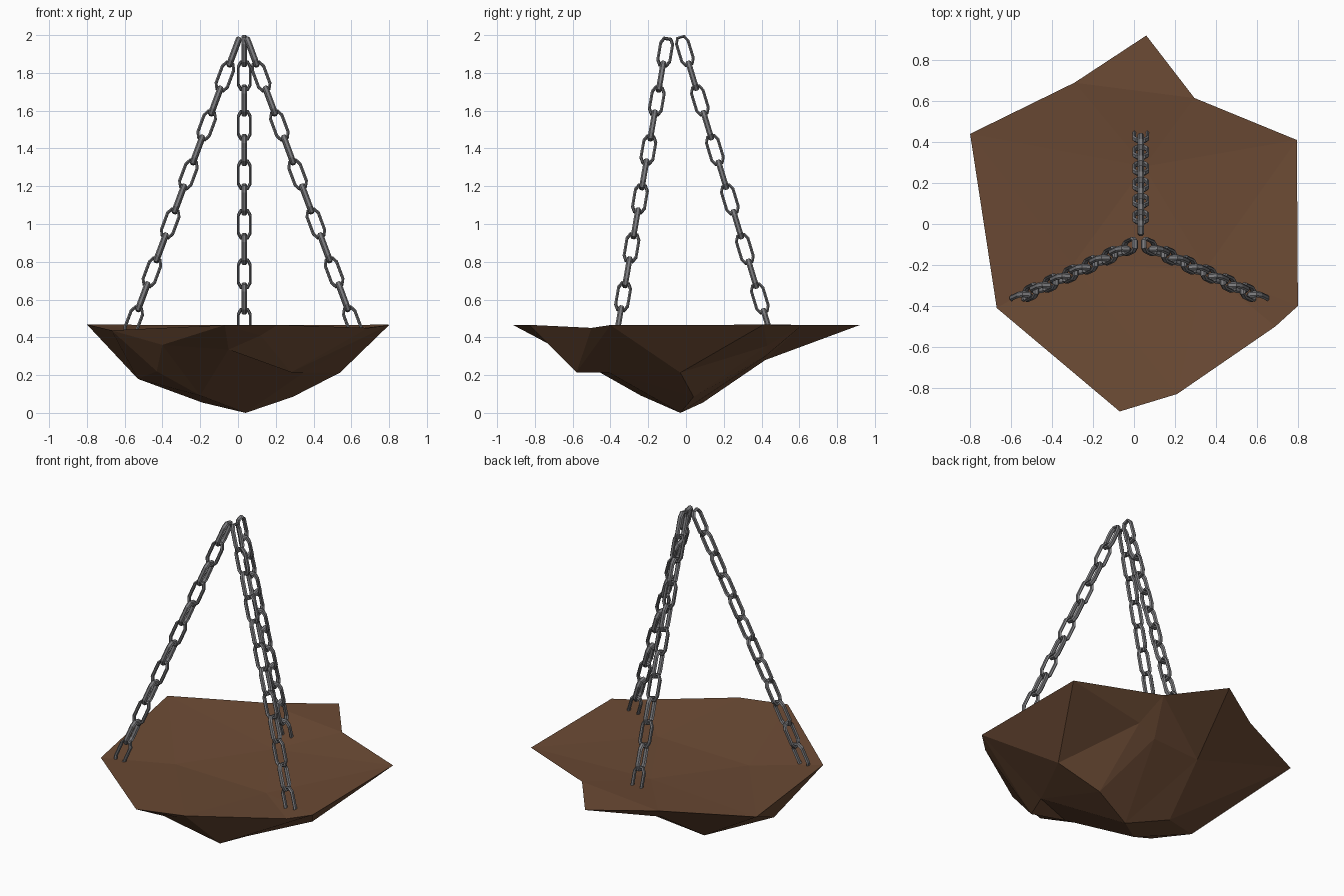
import bpy, bmesh, math
from mathutils import Vector, Matrix
from mathutils.geometry import delaunay_2d_cdt

if "Cube" in bpy.data.objects:
    bpy.data.objects.remove(bpy.data.objects["Cube"])


def material(name, rgb):
    m = bpy.data.materials.new(name)
    m.diffuse_color = (*rgb, 1)
    m.use_nodes = True
    m.node_tree.nodes["Principled BSDF"].inputs["Base Color"].default_value = m.diffuse_color
    return m


def finish(bm, name, mat):
    bmesh.ops.recalc_face_normals(bm, faces=bm.faces)
    me = bpy.data.meshes.new(name)
    bm.to_mesh(me)
    bm.free()
    me.materials.append(mat)
    ob = bpy.data.objects.new(name, me)
    bpy.context.collection.objects.link(ob)
    return ob


earth = material("earth_brown", (0.15, 0.07, 0.035))
iron = material("dark_iron", (0.2, 0.2, 0.21))

# Rock slab: jagged rim, slightly dished top, faceted underside
rim = [(-.80, .44, .468), (-.67, -.41, .437), (-.07, -.915, .465), (.21, -.83, .466),
       (.69, -.50, .45), (.80, -.40, .465), (.795, .41, .467), (.295, .615, .465),
       (.06, .92, .465), (-.29, .69, .465)]
top = [(-.30, -.20, .415), (.35, -.22, .415), (.05, .28, .42)]
under = [(.04, -.03, 0), (-.19, .09, .055), (.29, .04, .085), (-.20, -.24, .092),
         (-.53, -.12, .18), (-.43, -.36, .22), (.28, -.58, .215), (.54, -.03, .213),
         (.35, -.41, .215), (-.40, -.56, .36), (-.05, -.67, .335), (.12, -.77, .41),
         (.32, .43, .355), (.20, .42, .30), (-.12, .42, .28)]
# Ridges and valleys the underside must follow (rim 0-9, underside from 10)
creases = [(5, 17), (17, 12), (17, 22), (22, 23), (23, 12), (6, 22), (5, 16),
           (5, 18), (16, 18), (18, 20), (13, 20), (16, 20), (13, 19), (18, 12)]


def sheet(bm, inner, creases=()):
    pts = rim + inner
    n = len(rim)
    edges = [(i, (i + 1) % n) for i in range(n)] + list(creases)
    co, _, faces, orig, _, _ = delaunay_2d_cdt(
        [Vector(p[:2]) for p in pts], edges, [], 1, 1e-5)
    vs = [bm.verts.new((c.x, c.y, pts[o[0]][2] if o else .3)) for c, o in zip(co, orig)]
    for f in faces:
        bm.faces.new([vs[i] for i in f])


bm = bmesh.new()
sheet(bm, top)
sheet(bm, under, creases)
bmesh.ops.remove_doubles(bm, verts=bm.verts, dist=1e-4)
finish(bm, "rock_slab", earth)

# Chains: eight-cornered flat-bar links, each turned a quarter from the last
OUTLINE = [(.032, -.048), (.032, .048), (.018, .076), (-.018, .076),
           (-.032, .048), (-.032, -.048), (-.018, -.076), (.018, -.076)]
THICK, DEPTH, SIDES = .009, .015, 6


def add_link(bm, mat):
    n = len(OUTLINE)
    rings = []
    for i in range(n):
        p, a, b = (Vector((*OUTLINE[j % n], 0)) for j in (i, i - 1, i + 1))
        t = ((p - a).normalized() + (b - p).normalized()).normalized()
        out = Vector((t.y, -t.x, 0))
        ring = []
        for s in range(SIDES):
            ang = 2 * math.pi * s / SIDES
            q = p + THICK * math.sin(ang) * out + Vector((0, 0, DEPTH * math.cos(ang)))
            ring.append(bm.verts.new(mat @ q))
        rings.append(ring)
    for i in range(n):
        r0, r1 = rings[i], rings[(i + 1) % n]
        for s in range(SIDES):
            k = (s + 1) % SIDES
            bm.faces.new((r0[s], r1[s], r1[k], r0[k]))


def chain(name, start, step, count=12):
    start, step = Vector(start), Vector(step)
    d = step.normalized()
    side = Vector((1, 0, 0))
    side = (side - side.dot(d) * d).normalized()
    other = d.cross(side)
    bm = bmesh.new()
    for k in range(count):
        w, h = (side, other) if k % 2 else (other, -side)
        rot = Matrix((w, d, h)).transposed().to_4x4()
        add_link(bm, Matrix.Translation(start + k * step) @ rot)
    finish(bm, name, iron)


chain("left_chain", (-.021, -.11, 1.91), (-.0483, -.0223, -.1295))
chain("right_chain", (.074, -.11, 1.91), (.0483, -.0223, -.1295))
chain("back_chain", (.033, -.006, 1.916), (0, .0397, -.131))
